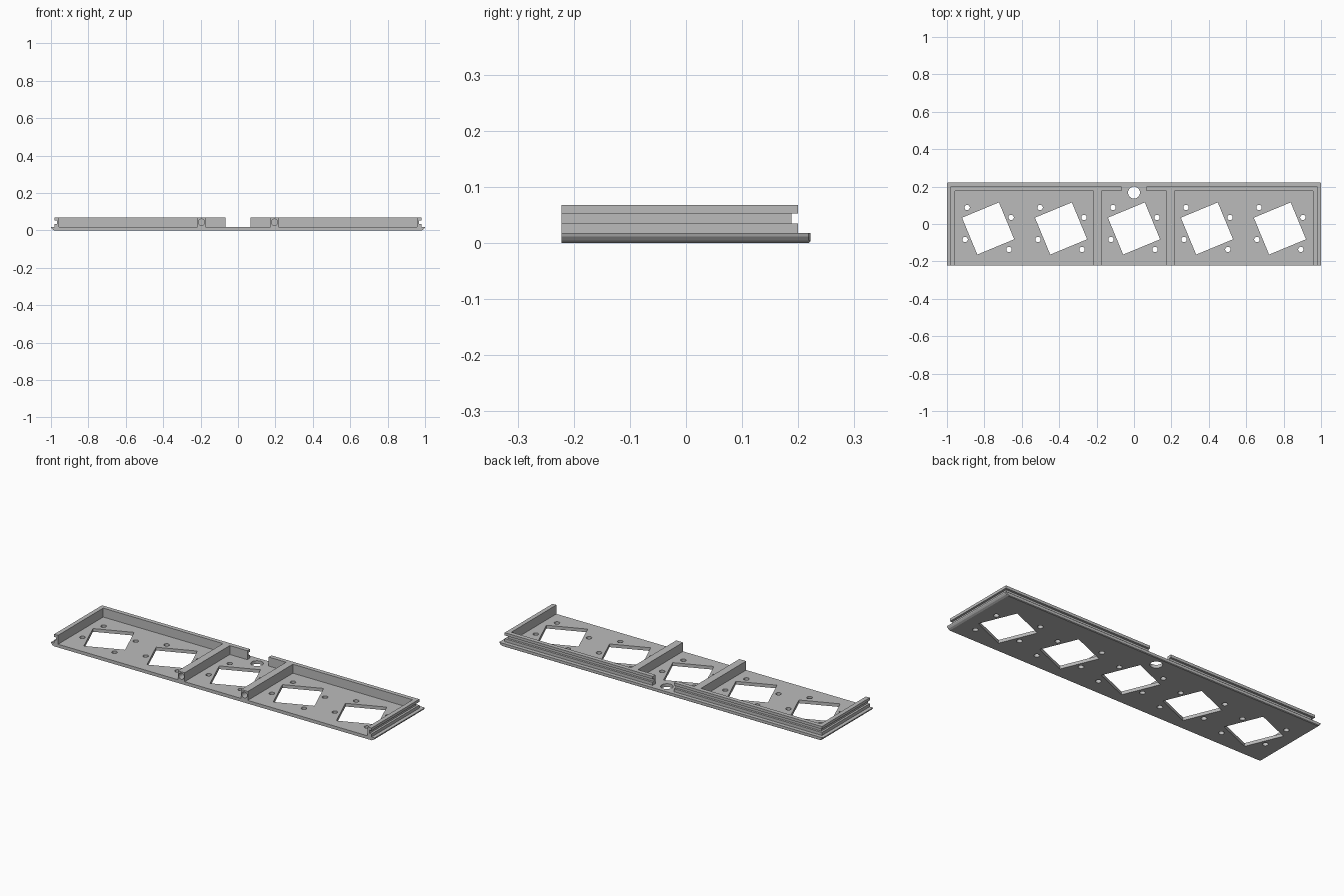
import bpy, bmesh, math
from mathutils import Matrix, Vector

old = bpy.data.objects.get("Cube")
if old:
    bpy.data.objects.remove(old, do_unlink=True)

FRONT, BACK, FLOOR, TOP = -0.222, 0.222, 0.018, 0.068

grey = bpy.data.materials.new("mid grey")
grey.use_nodes = True
colour = (0.5, 0.5, 0.5, 1)
grey.diffuse_color = colour
grey.node_tree.nodes["Principled BSDF"].inputs["Base Color"].default_value = colour


def make_object(name, bm):
    bmesh.ops.recalc_face_normals(bm, faces=bm.faces)
    mesh = bpy.data.meshes.new(name)
    bm.to_mesh(mesh)
    bm.free()
    mesh.materials.append(grey)
    obj = bpy.data.objects.new(name, mesh)
    bpy.context.collection.objects.link(obj)
    return obj


def loft(name, rings):
    """Solid through equal-sized rings of points, capped at both ends."""
    bm = bmesh.new()
    rows = [[bm.verts.new(p) for p in ring] for ring in rings]
    n = len(rows[0])
    for a, b in zip(rows, rows[1:]):
        for i in range(n):
            j = (i + 1) % n
            bm.faces.new((a[i], a[j], b[j], b[i]))
    bm.faces.new(rows[0])
    bm.faces.new(rows[-1])
    return make_object(name, bm)


def add_prism(bm, centre, radius, depth, sides=24, turn=0, axis="Z"):
    m = Matrix.Translation(centre) @ Matrix.Rotation(turn, 4, "Z")
    if axis == "Y":
        m = m @ Matrix.Rotation(math.pi / 2, 4, "X")
    bmesh.ops.create_cone(bm, cap_ends=True, segments=sides, radius1=radius,
                          radius2=radius, depth=depth, matrix=m)


def cut(obj, cutter_bm):
    cutter = make_object("cutter", cutter_bm)
    cutter.hide_render = True
    mod = obj.modifiers.new("holes", "BOOLEAN")
    mod.operation, mod.solver, mod.object = "DIFFERENCE", "EXACT", cutter
    bpy.context.view_layer.objects.active = obj
    bpy.ops.object.modifier_apply(modifier=mod.name)
    bpy.data.objects.remove(cutter, do_unlink=True)


# Base plate: rounded underside along both ends, small bevel at the back
half = [(1, FLOOR), (0.998, 0.012), (0.992, 0.005), (0.982, 0)]
section = half + [(-x, z) for x, z in reversed(half)]
BEVEL = 0.004
plate = loft("base_plate", [
    [(x, FRONT, z) for x, z in section],
    [(x, BACK - BEVEL, z) for x, z in section],
    [(x * (1 - BEVEL), BACK, max(z, 0.003)) for x, z in section]])

# Openings: five turned squares with four screw holes each, and a cable hole
holes = bmesh.new()
turn = math.radians(22.5)
for i in range(-2, 3):
    middle = Vector((i * 0.39, -0.024, 0.01))
    add_prism(holes, middle, 0.151, 0.1, 4, turn + math.pi / 4)
    for dx, dy in ((-0.112, 0.112), (0.123, 0.059)):
        for s in (1, -1):
            add_prism(holes, middle + Vector((s * dx, s * dy, 0)), 0.0145, 0.1, 16)
add_prism(holes, (0, 0.168, 0.01), 0.032, 0.1, 32)
cut(plate, holes)

# Grooved rim walls, mitred at the back corners (inset from outer face, height)
WALL, GROOVE = 0.024, 0.012
rim = [(0, FLOOR), (0, 0.035), (GROOVE, 0.035), (GROOVE, 0.053),
       (0, 0.053), (0, TOP), (WALL, TOP), (WALL, FLOOR)]
for side, s in (("left", 1), ("right", -1)):
    loft(side + "_rim_wall", [
        [(s * (0.98 - d), FRONT, z) for d, z in rim],
        [(s * (0.98 - d), 0.2 - d, z) for d, z in rim],
        [(s * 0.066, 0.2 - d, z) for d, z in rim]])

    # Dividing rib with a blind screw hole in its front end
    box = [(0.174, FLOOR), (0.216, FLOOR), (0.216, TOP), (0.174, TOP)]
    rib = loft(side + "_rib", [[(s * x, y, z) for x, z in box]
                               for y in (FRONT, 0.2 - WALL)])
    bore = bmesh.new()
    add_prism(bore, (s * 0.195, FRONT, 0.043), 0.017, 0.2, axis="Y")
    cut(rib, bore)
